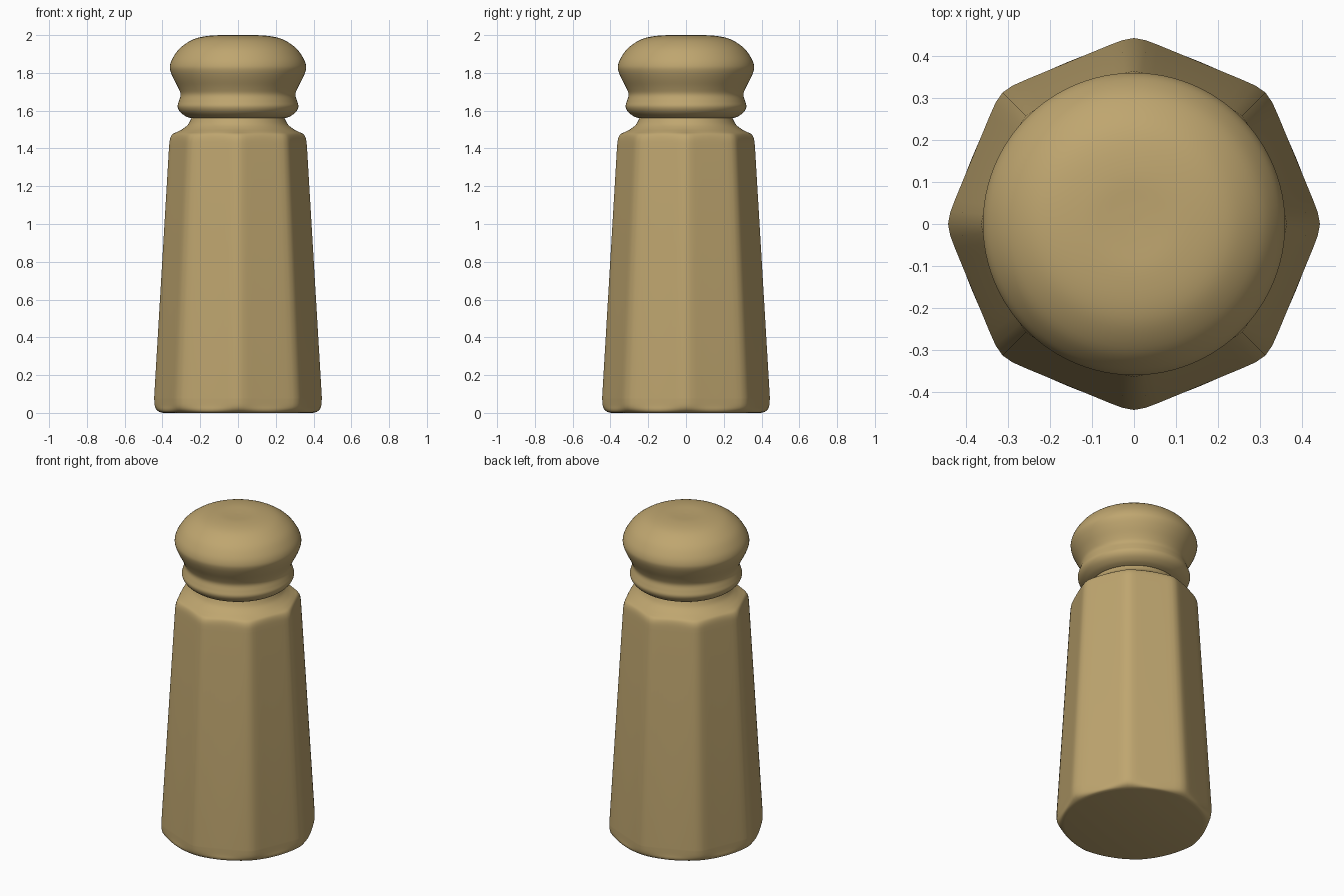
import bpy, math

if "Cube" in bpy.data.objects:
    bpy.data.objects.remove(bpy.data.objects["Cube"])

SEG = 96

mat = bpy.data.materials.new("warm tan")
mat.diffuse_color = (0.52, 0.38, 0.16, 1)
mat.use_nodes = True
mat.node_tree.nodes["Principled BSDF"].inputs["Base Color"].default_value = mat.diffuse_color


def octagon_radius(a, corner, p=42):
    """Softened octagon with a corner on the x axis."""
    apothem = corner * math.cos(math.pi / 8) * 2 ** (1 / p)
    s = 0
    for k in range(8):
        c = math.cos(a - math.pi / 8 - k * math.pi / 4)
        if c > 0:
            s += (c / apothem) ** p
    return s ** (-1 / p)


def smooth(points, steps=4):
    """Catmull-Rom curve through the profile points."""
    out = []
    for i in range(len(points) - 1):
        p0, p1 = points[max(i - 1, 0)], points[i]
        p2, p3 = points[i + 1], points[min(i + 2, len(points) - 1)]
        for s in range(steps):
            t = s / steps
            out.append(tuple(
                0.5 * (2 * b + (c - a) * t + (2 * a - 5 * b + 4 * c - d) * t * t
                       + (3 * b - a - 3 * c + d) * t ** 3)
                for a, b, c, d in zip(p0, p1, p2, p3)))
    return out + [points[-1]]


def loft(name, rings):
    """Stack rings of (z, radius, octagon amount) and close both ends."""
    verts, faces = [], []
    for z, r, k in rings:
        for i in range(SEG):
            a = 2 * math.pi * i / SEG
            rad = r * (1 - k) + octagon_radius(a, r) * k
            verts.append((rad * math.cos(a), rad * math.sin(a), z))
    for j in range(len(rings) - 1):
        for i in range(SEG):
            n = (i + 1) % SEG
            faces.append((j * SEG + i, j * SEG + n,
                          (j + 1) * SEG + n, (j + 1) * SEG + i))
    faces.append(tuple(reversed(range(SEG))))
    top = (len(rings) - 1) * SEG
    faces.append(tuple(range(top, top + SEG)))
    me = bpy.data.meshes.new(name)
    me.from_pydata(verts, [], faces)
    me.materials.append(mat)
    ob = bpy.data.objects.new(name, me)
    bpy.context.collection.objects.link(ob)
    bpy.context.view_layer.objects.active = ob
    ob.select_set(True)
    bpy.ops.object.shade_smooth_by_angle(angle=math.radians(40))
    ob.select_set(False)
    return ob


# Faceted tapering body, round at the foot and at the neck
foot = [(0.0, 0.395, 0.0), (0.005, 0.415, 0.15), (0.018, 0.432, 0.55),
        (0.04, 0.441, 0.9), (0.08, 0.444, 1.0)]
shoulder = [(1.41, 0.365, 1.0), (1.45, 0.36, 0.97), (1.475, 0.347, 0.75),
            (1.488, 0.322, 0.25), (1.505, 0.29, 0.0), (1.53, 0.262, 0.0),
            (1.57, 0.243, 0.0)]
loft("shaker_body", smooth(foot) + smooth(shoulder))

# Turned cap: flat underside, rim bead, waist and domed knob
cap = [(1.56, 0.25), (1.572, 0.28), (1.595, 0.308), (1.622, 0.32),
       (1.65, 0.313), (1.685, 0.304), (1.72, 0.316), (1.77, 0.342),
       (1.81, 0.358), (1.84, 0.36), (1.88, 0.345), (1.93, 0.308),
       (1.97, 0.252), (1.99, 0.195), (1.999, 0.12), (1.998, 0.05), (1.997, 0.004)]
loft("shaker_cap", smooth([(z, r, 0.0) for z, r in cap]))
